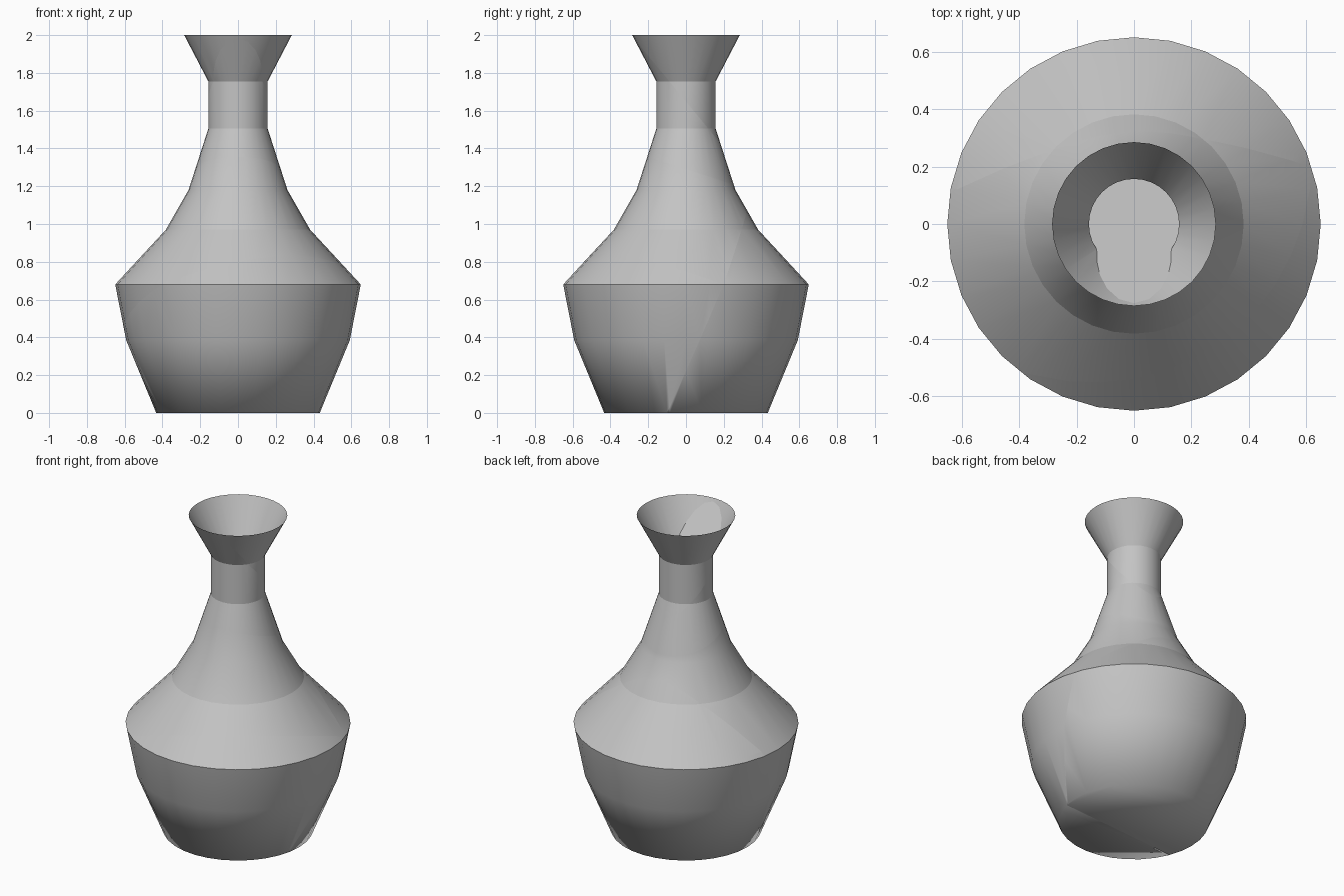
import bpy, bmesh, math
from mathutils import Vector

if "Cube" in bpy.data.objects:
    bpy.data.objects.remove(bpy.data.objects["Cube"])

SIDES = 32
PROFILE = [(0.433, 0), (0.592, 0.385), (0.65, 0.68), (0.382, 0.97), (0.262, 1.18),
           (0.157, 1.505), (0.157, 1.755), (0.285, 2.0)]
SHARP_RINGS = (0.68, 0.97, 1.505, 1.755)

clay = bpy.data.materials.new("grey_clay")
clay.diffuse_color = (0.55, 0.55, 0.55, 1)
clay.use_nodes = True
clay.node_tree.nodes["Principled BSDF"].inputs["Base Color"].default_value = clay.diffuse_color


def make_vase():
    """Open-topped turned vase with a flat base."""
    bm = bmesh.new()
    bm.faces.layers.int.new("cap")
    rings = [[bm.verts.new((r * math.cos(2 * math.pi * i / SIDES),
                            r * math.sin(2 * math.pi * i / SIDES), z))
              for i in range(SIDES)] for r, z in PROFILE]
    for lo, hi in zip(rings, rings[1:]):
        for i in range(SIDES):
            j = (i + 1) % SIDES
            bm.faces.new((lo[i], lo[j], hi[j], hi[i]))
    bm.faces.new(rings[0][::-1])
    return bm


def half(bm, co, no, fill=True):
    """Keep the part of a shard behind the plane and close the break."""
    part = bm.copy()
    geom = part.verts[:] + part.edges[:] + part.faces[:]
    cut = bmesh.ops.bisect_plane(part, geom=geom, dist=1e-5, plane_co=co,
                                 plane_no=no, clear_outer=True)["geom_cut"]
    if fill:
        edges = [e for e in cut if isinstance(e, bmesh.types.BMEdge) and e.is_boundary]
        layer = part.faces.layers.int["cap"]
        for f in bmesh.ops.holes_fill(part, edges=edges, sides=0)["faces"]:
            f[layer] = 1
        bmesh.ops.recalc_face_normals(part, faces=part.faces[:])
    return part


def split(bm, co, no, fill_front=True):
    co, no = Vector(co), Vector(no).normalized()
    return half(bm, co, no), half(bm, co, -no, fill_front)


def finish(bm, name):
    """Smooth skin, with crisp rings and crisp break faces."""
    layer = bm.faces.layers.int["cap"]
    for f in bm.faces:
        f.smooth = not f[layer]
    for e in bm.edges:
        ring = any(all(abs(v.co.z - z) < 1e-4 for v in e.verts) for z in SHARP_RINGS)
        if ring or any(f[layer] for f in e.link_faces):
            e.smooth = False
    mesh = bpy.data.meshes.new(name)
    bm.to_mesh(mesh)
    mesh.materials.append(clay)
    bpy.context.collection.objects.link(bpy.data.objects.new(name, mesh))


vase = make_vase()
# slanted break through the neck; its lower face shows inside the mouth
lower, rim = split(vase, (0, -0.274, 1.98), (0, 0.55, 0.454), fill_front=False)
finish(rim, "rim_shard")

# near-level break below the neck
body, neck = split(lower, (0, 0, 1.29), (0, 0.32, 1))
finish(neck, "neck_shard")

# sloping break separating the belly from the shoulder in front
# and a level one behind; upright breaks divide front from back
front_low, back_low = split(body, (0, -0.131, 0), (-0.072, 1, -0.42))
belly, _ = split(front_low, (0, 0, 0.59), (-0.27, 0.39, 1))
finish(belly, "front_belly_shard")

front_up = split(front_low, (0, 0, 0.59), (-0.27, 0.39, 1))[1]
shoulder_left, shoulder_right = split(front_up, (0.03, -0.28, 1), (1, 0.08, 0.055))
finish(shoulder_left, "front_left_shoulder_shard")
finish(shoulder_right, "front_right_shoulder_shard")

belly_back, shoulder_back = split(back_low, (0, 0, 0.70), (0, 0, 1))
finish(belly_back, "back_belly_shard")
finish(shoulder_back, "back_shoulder_shard")
